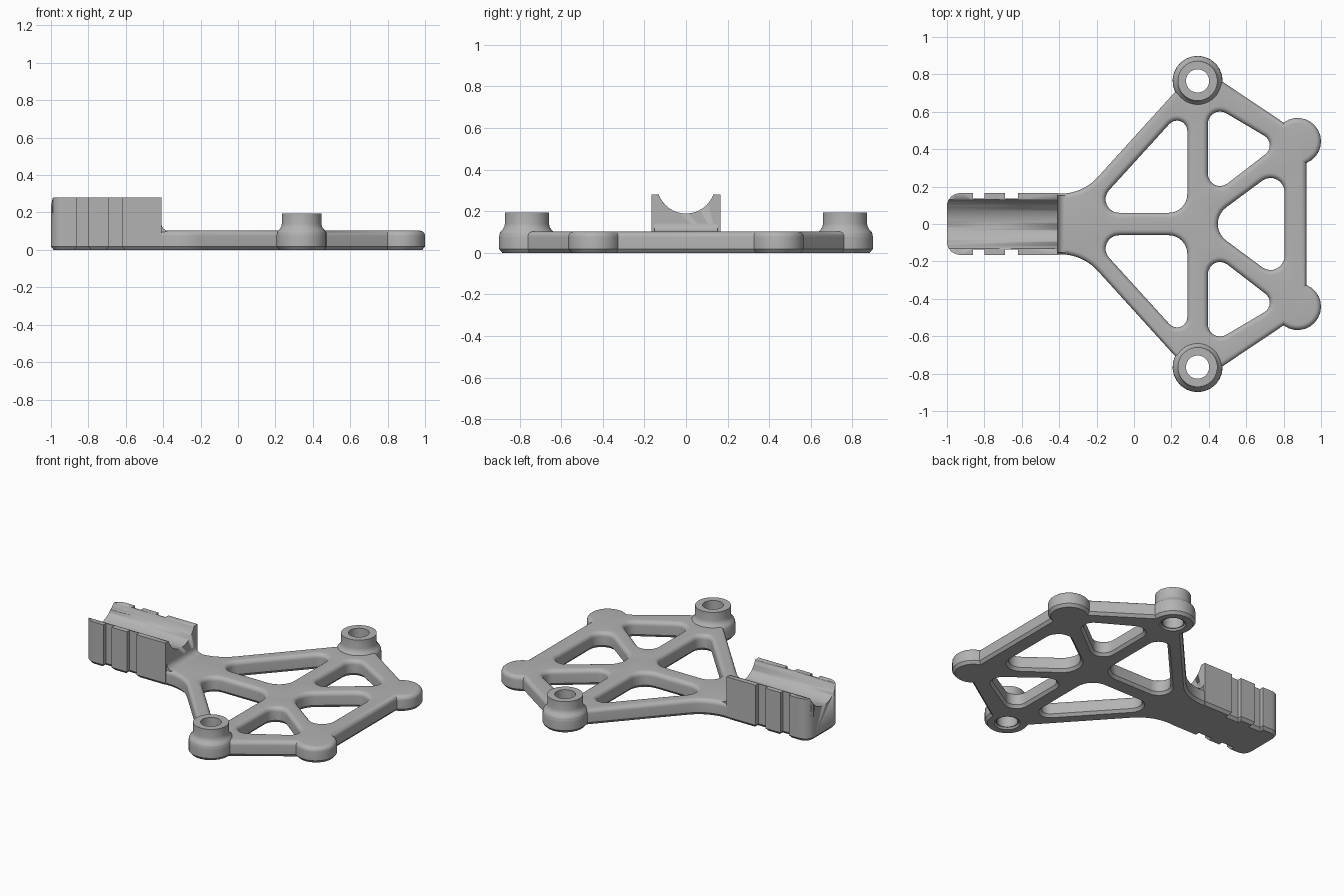
import bpy, bmesh, math
from mathutils import Vector

if "Cube" in bpy.data.objects:
    bpy.data.objects.remove(bpy.data.objects["Cube"])

grey = bpy.data.materials.new("plain grey")
grey.diffuse_color = (0.45, 0.45, 0.45, 1)
grey.use_nodes = True
grey.node_tree.nodes["Principled BSDF"].inputs["Base Color"].default_value = grey.diffuse_color


def arc(cx, cy, r, a0, a1, n):
    """Points along an arc, angles in degrees."""
    angles = [math.radians(a0 + (a1 - a0) * i / n) for i in range(n + 1)]
    return [Vector((cx + r * math.cos(a), cy + r * math.sin(a))) for a in angles]


def rounded(corners, n=8):
    """Closed polygon from (x, y, radius) corners."""
    out = []
    for i, (x, y, r) in enumerate(corners):
        p = Vector((x, y))
        if r == 0:
            out.append(p)
            continue
        a = (Vector(corners[i - 1][:2]) - p).normalized()
        b = (Vector(corners[(i + 1) % len(corners)][:2]) - p).normalized()
        half = a.angle(b) / 2
        c = p + (a + b).normalized() * r / math.sin(half)
        s, e = p + a * r / math.tan(half) - c, p + b * r / math.tan(half) - c
        turn = math.atan2(s.x * e.y - s.y * e.x, s.dot(e))
        a0 = math.atan2(s.y, s.x)
        out += arc(c.x, c.y, r, math.degrees(a0), math.degrees(a0 + turn), n)
    return out


def inset(pts, d):
    """Move every edge of a polygon by d towards its inside."""
    area = sum(pts[i - 1].x * p.y - pts[i - 1].y * p.x for i, p in enumerate(pts))
    s = 1 if area > 0 else -1
    out = []
    for i, p in enumerate(pts):
        u = (p - pts[i - 1]).normalized()
        v = (pts[(i + 1) % len(pts)] - p).normalized()
        m, k = Vector((-u.y, u.x)) * s, Vector((-v.y, v.x)) * s
        out.append(p + (m + k) * d / max(0.3, 1 + m.dot(k)))
    return out


def flip(pts):
    return [Vector((p.x, -p.y)) for p in pts]


def finish(name, bm, angle=35):
    bmesh.ops.recalc_face_normals(bm, faces=bm.faces)
    me = bpy.data.meshes.new(name)
    bm.to_mesh(me)
    bm.free()
    ob = bpy.data.objects.new(name, me)
    bpy.context.collection.objects.link(ob)
    me.materials.append(grey)
    bpy.ops.object.select_all(action='DESELECT')
    bpy.context.view_layer.objects.active = ob
    ob.select_set(True)
    bpy.ops.object.shade_smooth_by_angle(angle=math.radians(angle))
    return ob


def slab(name, outline, holes, profile):
    """Stack of inset outlines; profile is (inset, z) from bottom to top."""
    bm = bmesh.new()
    caps = [[], []]
    for j, loop in enumerate([outline] + holes):
        rings = []
        for d, z in profile:
            pts = inset(loop, d if j == 0 else -d)
            rings.append([bm.verts.new((p.x, p.y, z)) for p in pts])
        n = len(loop)
        for lo, hi in zip(rings, rings[1:]):
            for i in range(n):
                k = (i + 1) % n
                bm.faces.new((lo[i], lo[k], hi[k], hi[i]))
        for cap, ring in zip(caps, (rings[0], rings[-1])):
            cap += [bm.edges.get((ring[i - 1], ring[i])) for i in range(n)]
    for cap, nz in zip(caps, (-1, 1)):
        bmesh.ops.triangle_fill(bm, edges=cap, use_beauty=True, normal=(0, 0, nz))
    return finish(name, bm)


def lathe(name, x, y, profile, n=48):
    """Closed (radius, z) profile turned around a vertical axis."""
    bm = bmesh.new()
    rings = [[bm.verts.new((p.x, p.y, z)) for p in arc(x, y, r, 0, 360, n)[:-1]]
             for r, z in profile]
    for j, a in enumerate(rings):
        b = rings[j - 1]
        for i in range(n):
            bm.faces.new((a[i - 1], a[i], b[i], b[i - 1]))
    return finish(name, bm)


def bar(name, pts, axis, lo, hi):
    """Prism of a profile along x (y, z points) or y (x, z points)."""
    bm = bmesh.new()
    ends = [[bm.verts.new((t, p.x, p.y) if axis == 'x' else (p.x, t, p.y))
             for p in pts] for t in (lo, hi)]
    bm.faces.new(ends[0])
    bm.faces.new(ends[1])
    for i in range(len(pts)):
        bm.faces.new((ends[0][i - 1], ends[0][i], ends[1][i], ends[1][i - 1]))
    return finish(name, bm)


# Truss plate: neck, side corners and round pads in one outline
BX, BY = 0.34, 0.765
neck = rounded([(-0.45, 0.162, 0), (-0.274, 0.162, 0.27), (0.222, 0.709, 0)], 10)
half = neck[:-1] + arc(BX, BY, 0.134, 206, -2, 14) + arc(0.875, 0.442, 0.125, 127, -68, 14)
outline = half + flip(half)[::-1]

# Openings between the struts
front_web = rounded([(-0.243, 0.06, 0.072), (0.285, 0.06, 0.1), (0.285, 0.64, 0.055)])
side_web = rounded([(0.395, 0.136, 0.065), (0.773, 0.427, 0.06), (0.395, 0.65, 0.065)])
rear_web = rounded([(0.373, 0, 0.11), (0.805, 0.32, 0.075), (0.805, -0.32, 0.075)])
bolt_hole = arc(BX, BY, 0.062, 0, 360, 48)[:-1]
holes = [rear_web]
for h in (front_web, side_web, bolt_hole):
    holes += [h, flip(h)]

R, TOP = 0.028, 0.103
fillet = [(R - R * math.cos(a), TOP - R + R * math.sin(a))
          for a in (math.radians(15 * i) for i in range(7))]
slab("truss_plate", outline, holes, [(0.015, 0), (0, 0.018)] + fillet)

# Raised bosses around the bolt holes
for side, s in (("left", 1), ("right", -1)):
    lathe("boss_" + side, BX, BY * s,
          [(0.062, 0.01), (0.062, 0.195), (0.106, 0.195), (0.106, 0.14), (0.109, 0.125),
           (0.117, 0.112), (0.127, 0.102), (0.132, 0.09), (0.132, 0.06), (0.12, 0.02)])

# Notched handle block
W, N = 0.165, 0.137
edge = [(-0.41, W, 0)]
for x0, x1 in ((-0.62, -0.69), (-0.80, -0.86)):
    edge += [(x0, W, 0), (x0, N, 0), (x1, N, 0), (x1, W, 0)]
edge.append((-1.0, W, 0.07))
handle = slab("handle", rounded(edge + [(x, -y, r) for x, y, r in edge[::-1]]), [],
              [(0.015, 0), (0, 0.018), (0, 0.28)])

# Round channel along the top of the handle
cutter = bar("channel_cutter", arc(0, 0.329, 0.14, 0, 360, 64)[:-1], 'x', -1.1, -0.3)
cutter.hide_render = True
cutter.hide_viewport = True
cut = handle.modifiers.new("channel", 'BOOLEAN')
cut.operation = 'DIFFERENCE'
cut.solver = 'EXACT'
cut.object = cutter

# Concave blend between handle and plate
blend = arc(-0.37, 0.142, 0.04, 180, 270, 6)
bar("handle_blend", blend + [Vector((-0.42, 0.09)), Vector((-0.42, 0.142))], 'y', -0.152, 0.152)
